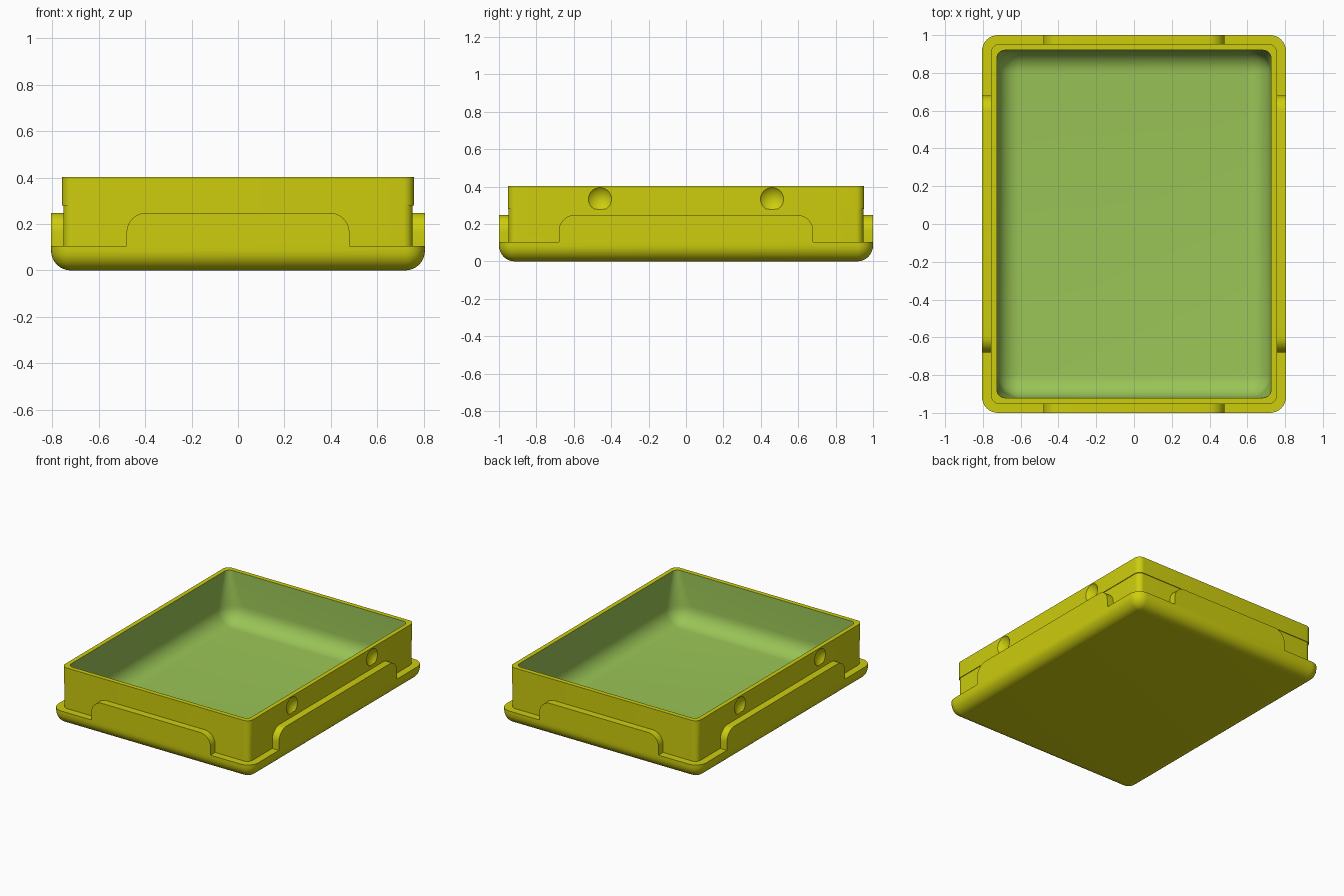
import bpy, bmesh, math
from mathutils import Vector

if "Cube" in bpy.data.objects:
    bpy.data.objects.remove(bpy.data.objects["Cube"])


def material(name, srgb):
    m = bpy.data.materials.new(name)
    m.diffuse_color = [(c / 255 / 12.92 if c < 10 else ((c / 255 + 0.055) / 1.055) ** 2.4) for c in srgb] + [1]
    m.use_nodes = True
    m.node_tree.nodes["Principled BSDF"].inputs["Base Color"].default_value = m.diffuse_color
    return m


yellow = material("yellow plastic", (205, 205, 14))
green = material("green lining", (154, 196, 86))
SEG = 8  # segments per rounded corner


def ring(hx, hy, r, z):
    """Rounded rectangle outline, counter-clockwise."""
    pts = []
    for q, (sx, sy) in enumerate([(1, 1), (-1, 1), (-1, -1), (1, -1)]):
        for i in range(SEG + 1):
            a = (q + i / SEG) * math.pi / 2
            pts.append((sx * (hx - r) + r * math.cos(a), sy * (hy - r) + r * math.sin(a), z))
    return pts


def finish(bm, name, mats):
    bmesh.ops.recalc_face_normals(bm, faces=bm.faces)
    me = bpy.data.meshes.new(name)
    bm.to_mesh(me)
    bm.free()
    for m in mats:
        me.materials.append(m)
    ob = bpy.data.objects.new(name, me)
    bpy.context.collection.objects.link(ob)
    return ob


def smooth(ob):
    bpy.ops.object.select_all(action='DESELECT')
    ob.select_set(True)
    bpy.context.view_layer.objects.active = ob
    bpy.ops.object.shade_smooth_by_angle(angle=math.radians(30))


# Tray: one loft running up the outside, over the rim and down into the cavity
X, Y, R = 0.805, 1.0, 0.085
rings = []
for i in range(SEG + 1):                                # rounded bottom edge
    a = i / SEG * math.pi / 2
    k = R * (1 - math.sin(a))
    rings.append(ring(X - k, Y - k, max(R - k, 0.001), R - R * math.cos(a)))
rings.append(ring(X, Y, R, 0.105))                      # flange top
rings.append(ring(0.752, 0.948, 0.041, 0.105))          # lower wall
rings.append(ring(0.752, 0.948, 0.041, 0.28))
rings.append(ring(0.757, 0.953, 0.045, 0.28))           # slightly wider rim band
rings.append(ring(0.757, 0.953, 0.045, 0.403))
rings.append(ring(0.725, 0.92, 0.04, 0.403))            # inner rim edge
lining_start = len(rings) - 1
FR, FLOOR = 0.12, 0.045
for i in range(SEG + 1):                                # filleted cavity floor
    a = i / SEG * math.pi / 2
    k = FR * (1 - math.cos(a))
    rings.append(ring(0.725 - k, 0.92 - k, max(FR - k, 0.001), FLOOR + FR * (1 - math.sin(a))))

bm = bmesh.new()
loops = [[bm.verts.new(p) for p in r] for r in rings]
n = len(loops[0])
for j in range(len(loops) - 1):
    for i in range(n):
        f = bm.faces.new((loops[j][i], loops[j][(i + 1) % n], loops[j + 1][(i + 1) % n], loops[j + 1][i]))
        f.material_index = 1 if j >= lining_start else 0
bm.faces.new(loops[0][::-1])
bm.faces.new(loops[-1]).material_index = 1
tray = finish(bm, "tray", [yellow, green])

# Shallow round dimples on both long sides
rad, depth = 0.062, 0.026
sphere_r = (rad ** 2 + depth ** 2) / (2 * depth)
bm = bmesh.new()
for sx in (-1, 1):
    for y in (-0.46, 0.46):
        new = bmesh.ops.create_uvsphere(bm, u_segments=48, v_segments=32, radius=sphere_r)["verts"]
        bmesh.ops.translate(bm, verts=new, vec=Vector((sx * (0.757 - depth + sphere_r), y, 0.333)))
cutter = finish(bm, "dimple_cutter", [yellow])
cutter.hide_render = True
mod = tray.modifiers.new("dimples", 'BOOLEAN')
mod.operation = 'DIFFERENCE'
mod.solver = 'EXACT'
mod.object = cutter
bpy.context.view_layer.objects.active = tray
tray.select_set(True)
bpy.ops.object.modifier_apply(modifier=mod.name)
bpy.data.objects.remove(cutter)
smooth(tray)


# Raised tabs standing on the flange, one on each side
def tab(name, half, face, inner, angle):
    z0, z1, r = 0.105, 0.248, 0.085
    prof = [(-half, z0)]
    for i in range(SEG + 1):
        a = math.pi - i / SEG * math.pi / 2
        prof.append((-half + r + r * math.cos(a), z1 - r + r * math.sin(a)))
    prof += [(-u, z) for u, z in reversed(prof)]
    c, s = math.cos(angle), math.sin(angle)
    bm = bmesh.new()
    sides = [[bm.verts.new((u * c + d * s, u * s - d * c, z)) for u, z in prof] for d in (face, inner)]
    m = len(prof)
    bm.faces.new(sides[0])
    bm.faces.new(sides[1][::-1])
    for i in range(m):
        j = (i + 1) % m
        bm.faces.new((sides[0][i], sides[1][i], sides[1][j], sides[0][j]))
    smooth(finish(bm, name, [yellow]))


tab("front_tab", 0.48, Y, 0.94, 0)
tab("back_tab", 0.48, Y, 0.94, math.pi)
tab("right_tab", 0.68, X, 0.745, math.pi / 2)
tab("left_tab", 0.68, X, 0.745, -math.pi / 2)
